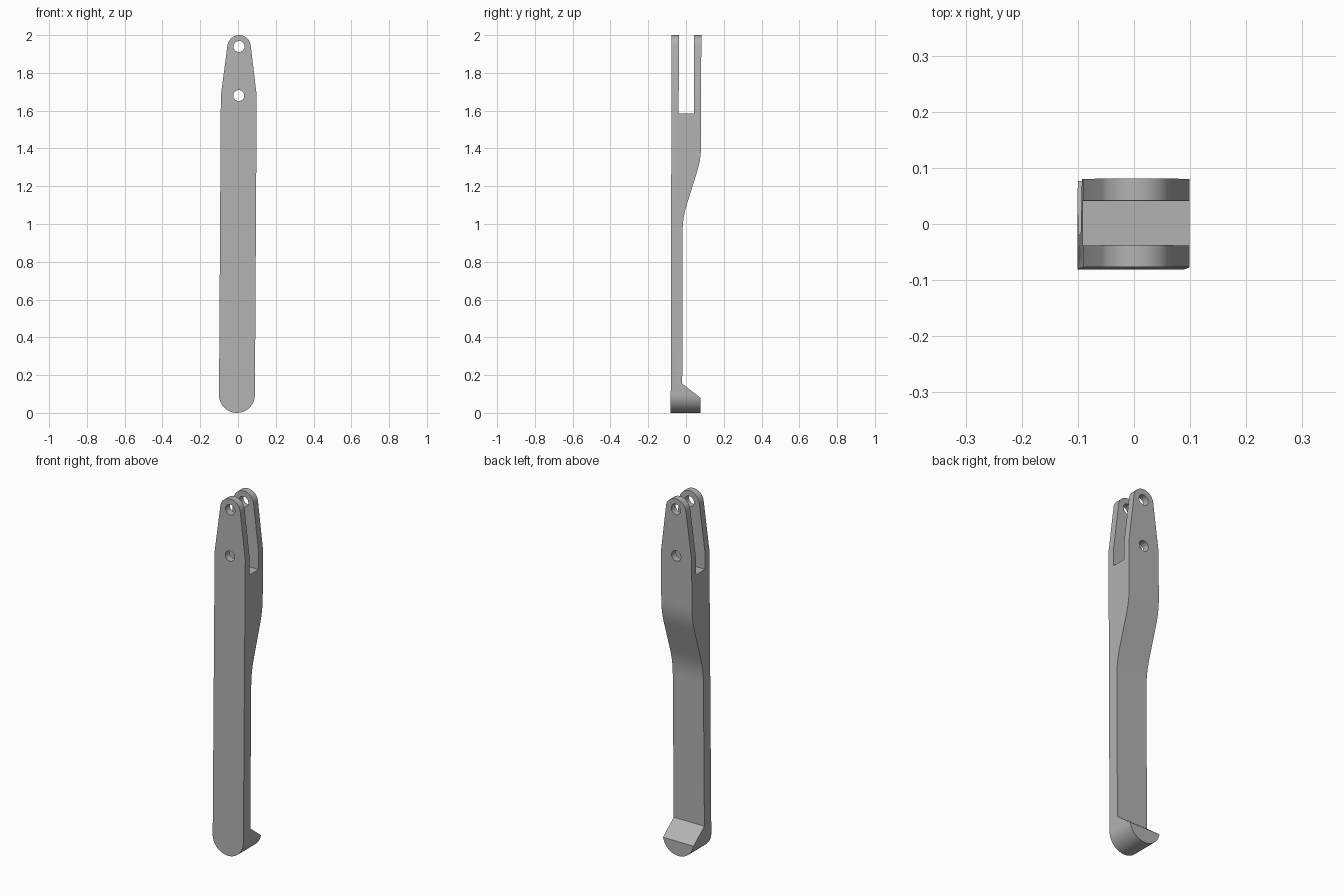
import bpy, bmesh, math
from mathutils import Vector, Matrix

cube = bpy.data.objects.get("Cube")
if cube:
    bpy.data.objects.remove(cube, do_unlink=True)

metal = bpy.data.materials.new("plain_grey")
metal.use_nodes = True
GREY = (0.45, 0.45, 0.45, 1)
metal.diffuse_color = GREY
metal.node_tree.nodes["Principled BSDF"].inputs["Base Color"].default_value = GREY

HALF_W, HALF_D, THIN_Y = 0.095, 0.0787, -0.018
HOLE_Z, TIP_R = (1.94, 1.68), 0.062


def prism(name, outline, axis, depth):
    """Extrude a closed (u, z) outline evenly to both sides along x or y."""
    bm = bmesh.new()
    place = (lambda u, z, d: (d, u, z)) if axis == "x" else (lambda u, z, d: (u, d, z))
    face = bm.faces.new([bm.verts.new(place(u, z, -depth)) for u, z in outline])
    new = bmesh.ops.extrude_face_region(bm, geom=[face])["geom"]
    bmesh.ops.translate(bm, vec=place(0, 0, 2 * depth),
                        verts=[v for v in new if isinstance(v, bmesh.types.BMVert)])
    bmesh.ops.recalc_face_normals(bm, faces=bm.faces)
    mesh = bpy.data.meshes.new(name)
    bm.to_mesh(mesh)
    bm.free()
    mesh.materials.append(metal)
    obj = bpy.data.objects.new(name, mesh)
    bpy.context.collection.objects.link(obj)
    return obj


def arc(cz, r, start, end, steps):
    angles = [math.radians(start + (end - start) * i / steps) for i in range(steps + 1)]
    return [(r * math.cos(a), cz + r * math.sin(a)) for a in angles]


def soft_corner(before, corner, after, length, steps=12):
    """Round a profile corner between its two neighbouring lines."""
    c = Vector(corner)
    a = c + (Vector(before) - c).normalized() * length
    b = c + (Vector(after) - c).normalized() * length
    return [tuple(a.lerp(c, i / steps).lerp(c.lerp(b, i / steps), i / steps))
            for i in range(steps + 1)]


def combine(target, tool, operation):
    mod = target.modifiers.new("cut", "BOOLEAN")
    mod.object, mod.operation, mod.solver = tool, operation, "EXACT"
    bpy.context.view_layer.objects.active = target
    bpy.ops.object.modifier_apply(modifier=mod.name)
    bpy.data.objects.remove(tool, do_unlink=True)


# Front outline: round foot, straight sides, tapered round tip
outline = arc(HALF_W, HALF_W, 180, 360, 40) + [(HALF_W, 1.68)]
outline += arc(2 - TIP_R, TIP_R, 7, 173, 32) + [(-HALF_W, 1.68)]
lever = prism("lever", outline, "y", 0.2)

# Side profile: hooked foot, thin shank, curved step up to the thick head
low, high = (THIN_Y, 1.032), (HALF_D, 1.343)
heel = (THIN_Y, 0.155)
top = (HALF_D, 2.1)
profile = [(-HALF_D, -0.1), (HALF_D, -0.1), (HALF_D, 0.08), heel]
profile += soft_corner(heel, low, high, 0.075)
profile += soft_corner(low, high, top, 0.07)
profile += [top, (-HALF_D, 2.1)]
combine(lever, prism("side_profile", profile, "x", 0.3), "INTERSECT")

# Fork slot and the two pin holes
slot = [(-0.04, 1.585), (0.04, 1.585), (0.04, 2.2), (-0.04, 2.2)]
combine(lever, prism("fork_slot", slot, "x", 0.4), "DIFFERENCE")
for z in HOLE_Z:
    combine(lever, prism("pin_hole", arc(z, 0.029, 0, 352.5, 47), "y", 0.4), "DIFFERENCE")

# Slight lean of the whole lever
lean = Matrix.Identity(4)
lean[0][2], lean[0][3] = 0.006, -0.006
lean[1][2], lean[1][3] = 0.0023, -0.0023
lever.data.transform(lean)

bpy.ops.object.select_all(action="DESELECT")
lever.select_set(True)
bpy.context.view_layer.objects.active = lever
bpy.ops.object.shade_smooth_by_angle(angle=math.radians(20))
